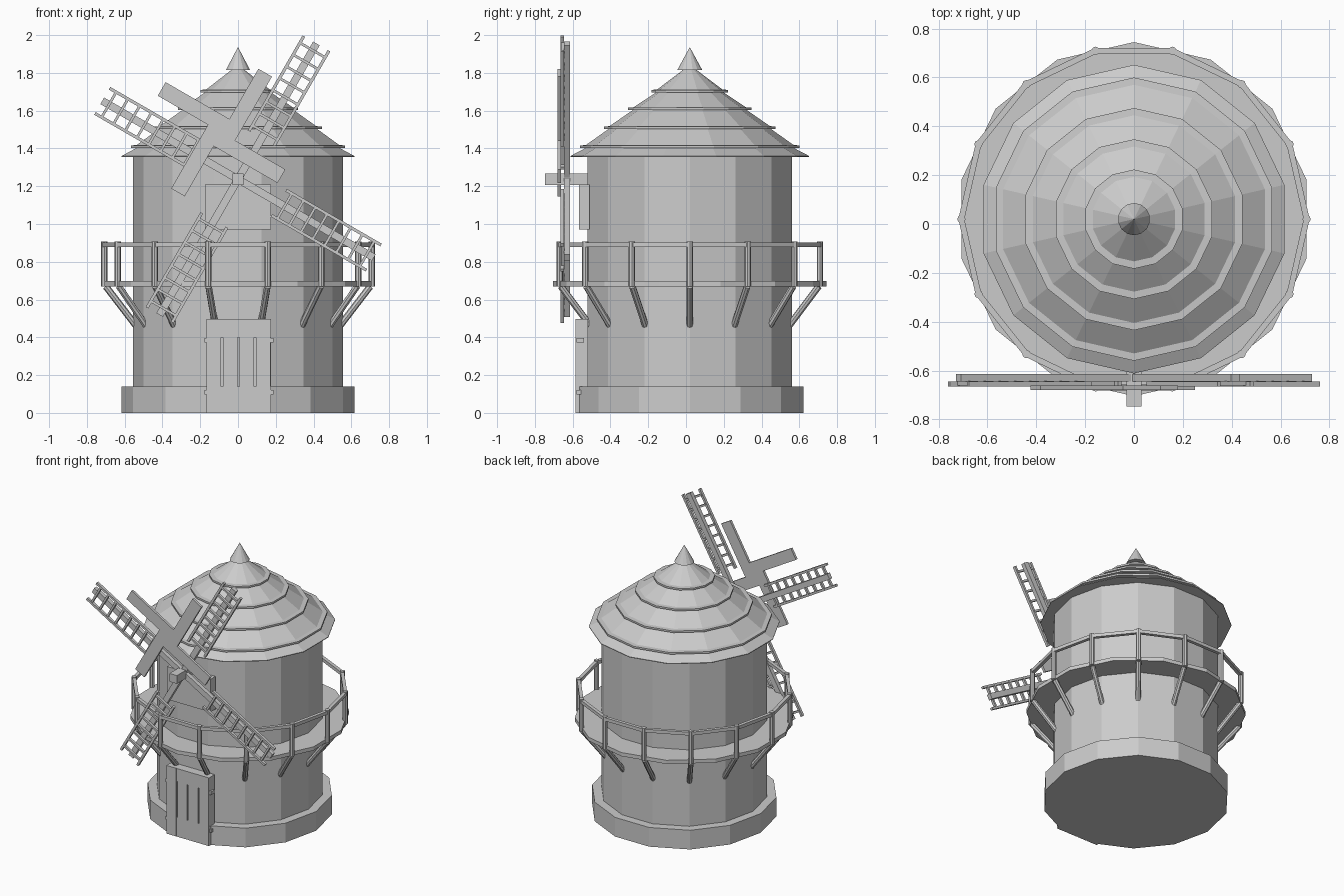
import bpy, bmesh
from math import sin, cos, pi, radians
from mathutils import Vector, Matrix

if "Cube" in bpy.data.objects:
    bpy.data.objects.remove(bpy.data.objects["Cube"])

CY = 0.02          # tower axis in y
N = 14             # sides and number of posts
STEP = 2 * pi / N


def finish(name, bm):
    bmesh.ops.recalc_face_normals(bm, faces=bm.faces)
    me = bpy.data.meshes.new(name)
    bm.to_mesh(me)
    bm.free()
    ob = bpy.data.objects.new(name, me)
    bpy.context.collection.objects.link(ob)
    return ob


def lathe(name, profile, sides=N, start=0.0):
    """Revolve (radius, z) points into a closed faceted solid."""
    bm = bmesh.new()
    rings = []
    for r, z in profile:
        rings.append([bm.verts.new((r * cos(start + 2 * pi * k / sides),
                                    CY + r * sin(start + 2 * pi * k / sides), z))
                      for k in range(sides)])
    for a, b in zip(rings, rings[1:]):
        for k in range(sides):
            j = (k + 1) % sides
            bm.faces.new((a[k], a[j], b[j], b[k]))
    bm.faces.new(rings[0])
    bm.faces.new(rings[-1])
    return finish(name, bm)


def box(bm, lo, hi, mat=Matrix()):
    lo, hi = Vector(lo), Vector(hi)
    m = mat @ Matrix.Translation((lo + hi) / 2) @ Matrix.Diagonal((*(hi - lo), 1))
    bmesh.ops.create_cube(bm, size=1, matrix=m)


def bar(bm, p, q, width, sides=4):
    p, q = Vector(p), Vector(q)
    d = q - p
    m = Matrix.Translation((p + q) / 2) @ d.to_track_quat('Z', 'Y').to_matrix().to_4x4()
    if sides == 4:
        bmesh.ops.create_cube(bm, size=1, matrix=m @ Matrix.Diagonal((width, width, d.length, 1)))
    else:
        bmesh.ops.create_cone(bm, cap_ends=True, segments=sides, radius1=width / 2,
                              radius2=width / 2, depth=d.length, matrix=m)


def polar(r, k, z):
    return (r * cos(k * STEP), CY + r * sin(k * STEP), z)


# Tower, plinth and gallery floor
lathe("tower", [(0.555, 0.0), (0.555, 1.38)])
lathe("plinth", [(0.617, 0.0), (0.617, 0.14)])
lathe("gallery_floor", [(0.725, 0.67), (0.725, 0.697)], start=pi / 2)

# Stepped roof and finial
roof = [(0.632, 1.355), (0.632, 1.36), (0.55, 1.403)]
tiers = [(0.58, 1.403), (0.455, 1.503), (0.327, 1.603), (0.203, 1.697)]
for i, (r, z) in enumerate(tiers):
    roof += [(r, z), (r, z + 0.013), (r - 0.03, z + 0.015)]
    if i < 3:
        nr, nz = tiers[i + 1]
        roof.append((nr - 0.025, nz))
roof.append((0.03, 1.82))
lathe("roof", roof, start=pi / 2)
lathe("finial", [(0.066, 1.815), (0.001, 1.935)], start=pi / 2)

# Gallery posts, handrail and braces
posts, rail, braces = bmesh.new(), bmesh.new(), bmesh.new()
for k in range(N):
    bar(posts, polar(0.707, k, 0.67), polar(0.707, k, 0.908), 0.034, 8)
    bar(rail, polar(0.707, k, 0.89), polar(0.707, k + 1, 0.89), 0.024)
    bar(braces, polar(0.70, k, 0.67), polar(0.535, k, 0.455), 0.036, 8)
finish("gallery_posts", posts)
finish("handrail", rail)
finish("gallery_braces", braces)

# Door of planks with a top and bottom ledge
bm = bmesh.new()
box(bm, (-0.165, -0.572, 0.0), (0.175, -0.52, 0.497))
for i in range(4):
    x = -0.168 + i * 0.0875
    box(bm, (x, -0.585, 0.0), (x + 0.078, -0.54, 0.497))
for z0, z1 in ((0.0, 0.14), (0.40, 0.497)):
    box(bm, (-0.165, -0.583, z0), (0.175, -0.55, z1))
for z in (0.11, 0.385):
    for x in (-0.17, 0.18):
        box(bm, (x - 0.008, -0.58, z - 0.012), (x + 0.008, -0.54, z + 0.012))
finish("door", bm)

# Bearing block behind the sails, and the shaft
bm = bmesh.new()
box(bm, (-0.175, -0.567, 0.97), (0.175, -0.51, 1.21))
finish("bearing_block", bm)
bm = bmesh.new()
box(bm, (-0.03, -0.747, 1.207), (0.03, -0.5, 1.267))
finish("shaft", bm)

# Four lattice sails: spar behind, two side rails and rungs in front
sails, cross = bmesh.new(), bmesh.new()
for k in range(4):
    turn = Matrix.Rotation(-radians(60 + 90 * k), 4, 'Y')
    m = Matrix.Translation((0, 0, 1.237)) @ turn
    box(sails, (0.0, -0.645, -0.02), (0.83, -0.615, 0.02), m)
    for t in (-0.077, 0.077):
        box(sails, (0.25, -0.665, t - 0.008), (0.83, -0.645, t + 0.008), m)
    for i in range(8):
        s = 0.285 + i * 0.072
        box(sails, (s - 0.007, -0.662, -0.077), (s + 0.007, -0.643, 0.077), m)
    # Pinwheel boards fixed in front of the sails
    m = Matrix.Translation((-0.087, 0, 1.484)) @ turn
    box(cross, (0.0, -0.68, -0.083), (0.39, -0.662, 0.0), m)
finish("sails", sails)
finish("sail_boards", cross)
